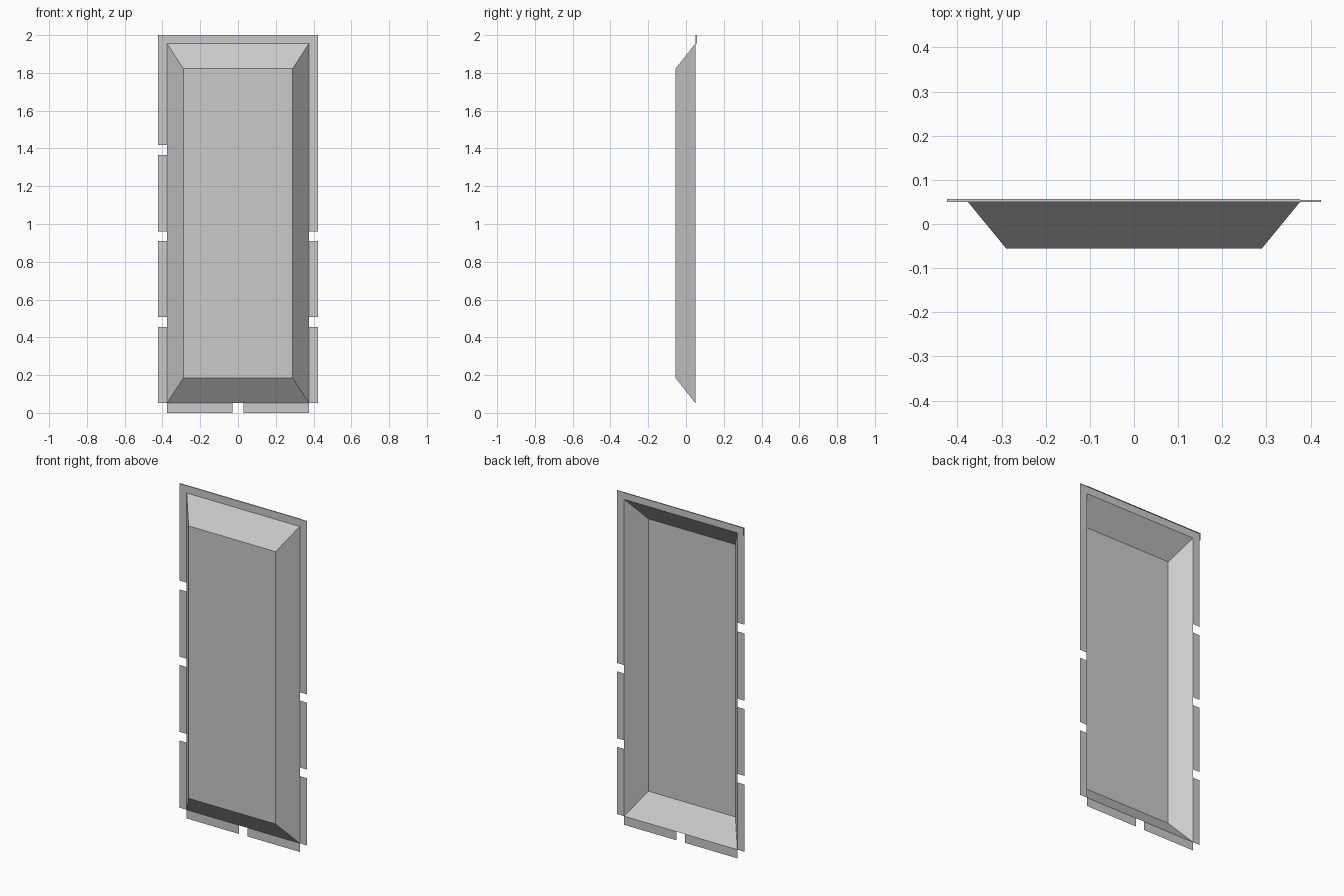
import bpy, bmesh

if "Cube" in bpy.data.objects:
    bpy.data.objects.remove(bpy.data.objects["Cube"])

RIM_Y, BASE_Y = 0.05, -0.056
X_IN, X_OUT = 0.376, 0.423
Z_LOW, Z_HIGH = 0.052, 1.956


def sheet(name, quads):
    """Thin sheet-metal part made of joined flat panels."""
    bm = bmesh.new()
    for quad in quads:
        bm.faces.new([bm.verts.new(p) for p in quad])
    bmesh.ops.remove_doubles(bm, verts=bm.verts, dist=0.0001)
    mesh = bpy.data.meshes.new(name)
    bm.to_mesh(mesh)
    bm.free()
    obj = bpy.data.objects.new(name, mesh)
    bpy.context.collection.objects.link(obj)
    return obj


def ring(hx, z0, z1, y):
    return [(-hx, y, z0), (hx, y, z0), (hx, y, z1), (-hx, y, z1)]


def flange(name, x0, x1, z0, z1):
    sheet(name, [[(x0, RIM_Y, z0), (x1, RIM_Y, z0), (x1, RIM_Y, z1), (x0, RIM_Y, z1)]])


# Shallow pan: flat panel with four sloping walls, open at the back
panel = ring(0.289, 0.185, 1.822, BASE_Y)
rim = ring(X_IN, Z_LOW, Z_HIGH, RIM_Y)
walls = [[rim[i], rim[(i + 1) % 4], panel[(i + 1) % 4], panel[i]] for i in range(4)]
sheet("pan", [panel] + walls)

# Notched side flanges
left_spans = [(Z_LOW, 0.456), (0.508, 0.91), (0.96, 1.364), (1.417, 2.0)]
right_spans = [(Z_LOW, 0.456), (0.508, 0.91), (0.96, 2.0)]
for i, (a, b) in enumerate(left_spans):
    flange(f"left_flange_{i}", -X_OUT, -X_IN, a, b)
for i, (a, b) in enumerate(right_spans):
    flange(f"right_flange_{i}", X_IN, X_OUT, a, b)

# Bottom tabs and top flange
for side, s in (("left", -1), ("right", 1)):
    flange(f"{side}_bottom_tab", *sorted((s * 0.028, s * X_IN)), 0.0, Z_LOW)
flange("top_flange", -X_IN, X_IN, Z_HIGH, 2.0)

# Small folded lip along the top edge and its left end
LIP_Y = 0.057
sheet("top_lip", [
    [(-X_OUT, RIM_Y, 2), (X_IN, RIM_Y, 2), (X_IN, LIP_Y, 2), (-X_OUT, LIP_Y, 2)],
    [(-X_OUT, RIM_Y, Z_HIGH), (-X_OUT, RIM_Y, 2), (-X_OUT, LIP_Y, 2), (-X_OUT, LIP_Y, Z_HIGH)],
])
sheet("right_corner_lip", [
    [(X_IN, RIM_Y, 2), (X_OUT, RIM_Y, 2), (X_OUT, 0.054, 2), (X_IN, 0.054, 2)],
])
